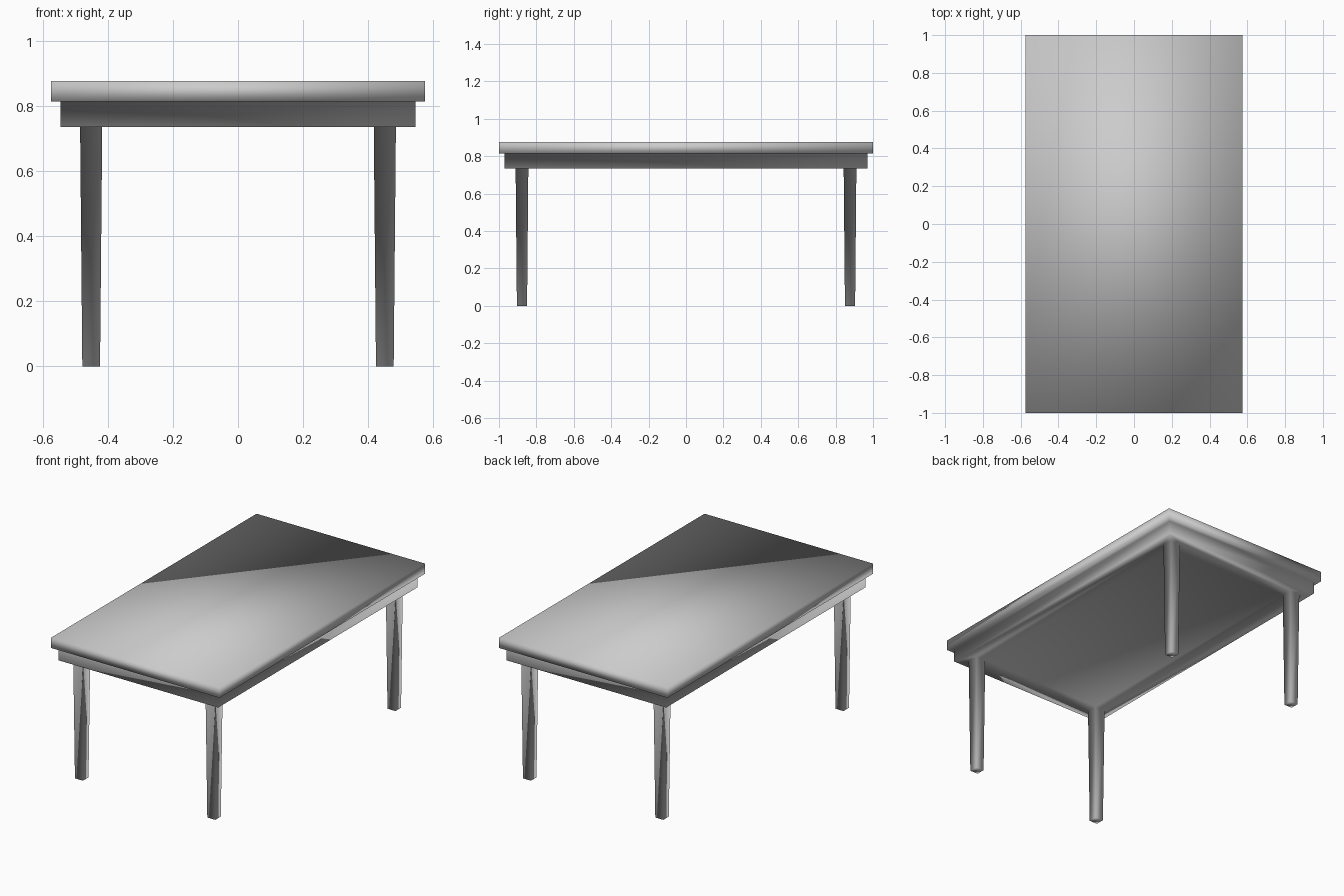
import bpy
import bmesh
from mathutils import Vector, Matrix

cube = bpy.data.objects.get("Cube")
if cube:
    bpy.data.objects.remove(cube, do_unlink=True)

HALF_X, HALF_Y = 0.574, 1.0
TOP, LEDGE, APRON_BOTTOM = 0.877, 0.814, 0.735
LEG_X, LEG_Y, LEG_HALF = 0.451, 0.877, 0.034
LEG_TAPER = 0.8

grey = bpy.data.materials.new("plain_grey")
grey.use_nodes = True
colour = (0.6, 0.6, 0.6, 1.0)
grey.diffuse_color = colour
grey.node_tree.nodes["Principled BSDF"].inputs["Base Color"].default_value = colour

bm = bmesh.new()


def inset(face, width):
    """Shrink a face inside its own border and return the inner face."""
    bmesh.ops.inset_region(bm, faces=[face], thickness=width, use_even_offset=True)
    return face


def extrude_down(face, z):
    """Pull a face down to height z and return the new end face."""
    result = bmesh.ops.extrude_face_region(bm, geom=[face])["geom"]
    if face.is_valid:
        bmesh.ops.delete(bm, geom=[face], context="FACES_ONLY")
    end = next(g for g in result if isinstance(g, bmesh.types.BMFace))
    for v in end.verts:
        v.co.z = z
    return end


# Table top slab
size = Matrix.Diagonal((2 * HALF_X, 2 * HALF_Y, TOP - LEDGE, 1))
place = Matrix.Translation((0, 0, (TOP + LEDGE) / 2))
bmesh.ops.create_cube(bm, size=1, matrix=place @ size)
bottom = min(bm.faces, key=lambda f: f.calc_center_median().z)

# Apron block stepped in under the slab
apron = extrude_down(inset(bottom, 0.029), APRON_BOTTOM)

# Cut leg footprints into the underside
footprint = inset(apron, HALF_X - 0.029 - LEG_X - LEG_HALF)
cells = [footprint]
for axis, offset in ((Vector((1, 0, 0)), LEG_X - LEG_HALF),
                     (Vector((0, 1, 0)), LEG_Y - LEG_HALF)):
    for side in (-1, 1):
        edges = {e for f in cells for e in f.edges}
        verts = {v for f in cells for v in f.verts}
        cut = bmesh.ops.bisect_plane(bm, geom=cells + list(edges) + list(verts),
                                     plane_co=axis * offset * side, plane_no=axis)
        cells = [g for g in cut["geom"] if isinstance(g, bmesh.types.BMFace)]

# Four tapered legs
corners = [f for f in cells
           if abs(f.calc_center_median().x) > LEG_X - LEG_HALF
           and abs(f.calc_center_median().y) > LEG_Y - LEG_HALF]
for corner in corners:
    foot = extrude_down(corner, 0)
    centre = foot.calc_center_median()
    bmesh.ops.scale(bm, vec=(LEG_TAPER, LEG_TAPER, 1), verts=foot.verts,
                    space=Matrix.Translation(-centre))

# Finish as one softly shaded piece
bmesh.ops.recalc_face_normals(bm, faces=bm.faces)
for face in bm.faces:
    face.smooth = True
mesh = bpy.data.meshes.new("table")
bm.to_mesh(mesh)
bm.free()
mesh.materials.append(grey)
table = bpy.data.objects.new("table", mesh)
bpy.context.collection.objects.link(table)
